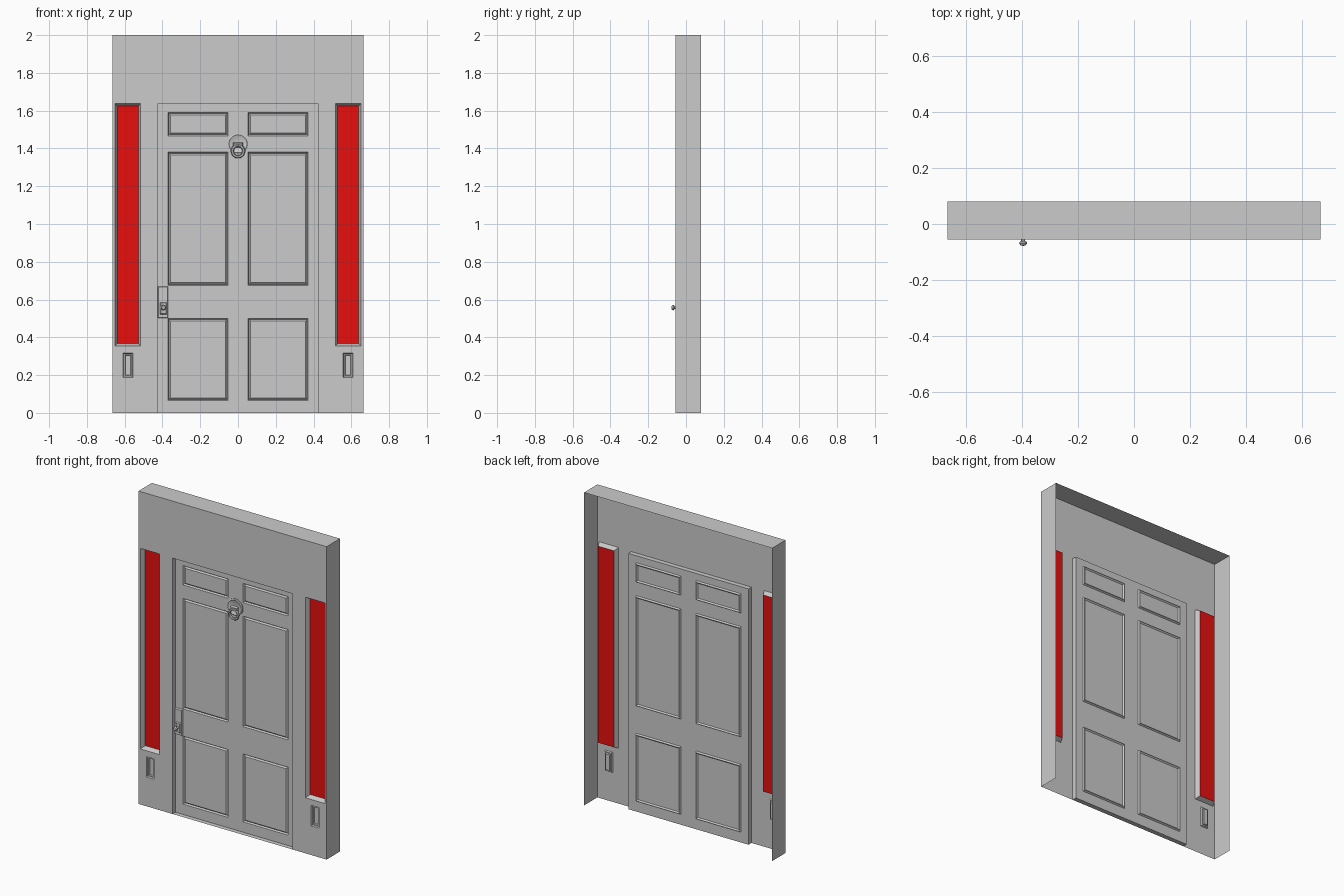
import bpy, bmesh, math
from mathutils import Matrix, Vector

cube = bpy.data.objects.get("Cube")
if cube:
    bpy.data.objects.remove(cube, do_unlink=True)


def material(name, colour):
    m = bpy.data.materials.new(name)
    m.use_nodes = True
    m.diffuse_color = colour
    m.node_tree.nodes["Principled BSDF"].inputs["Base Color"].default_value = colour
    return m


GREY = material("plain grey", (0.6, 0.6, 0.6, 1))
RED = material("window red", (0.8, 0.005, 0.005, 1))

WALL_Y, DOOR_Y, BACK_Y = -0.055, -0.025, 0.08


def finish(name, bm, mat=GREY, smooth=False):
    mesh = bpy.data.meshes.new(name)
    bm.to_mesh(mesh)
    bm.free()
    mesh.materials.append(mat)
    ob = bpy.data.objects.new(name, mesh)
    bpy.context.collection.objects.link(ob)
    if smooth:
        bpy.ops.object.select_all(action="DESELECT")
        ob.select_set(True)
        bpy.context.view_layer.objects.active = ob
        bpy.ops.object.shade_smooth_by_angle(angle=math.radians(40))
    return ob


def corners(rect, y):
    x0, x1, z0, z1 = rect
    return [Vector(p) for p in ((x0, y, z0), (x1, y, z0), (x1, y, z1), (x0, y, z1))]


def inset(rect, d):
    return (rect[0] + d, rect[1] - d, rect[2] + d, rect[3] - d)


def mirror(rect):
    return (-rect[1], -rect[0], rect[2], rect[3])


def sheet(bm, rect, y, holes):
    """Flat front-facing sheet with rectangular openings."""
    xs = sorted({v for r in [rect] + holes for v in r[:2]})
    zs = sorted({v for r in [rect] + holes for v in r[2:]})
    for x0, x1 in zip(xs, xs[1:]):
        for z0, z1 in zip(zs, zs[1:]):
            cx, cz = (x0 + x1) / 2, (z0 + z1) / 2
            if not any(h[0] < cx < h[1] and h[2] < cz < h[3] for h in holes):
                bm.faces.new([bm.verts.new(p) for p in corners((x0, x1, z0, z1), y)])


def loft(bm, steps, cap=True, sides=(0, 1, 2, 3)):
    """Join nested rectangles, given as (rect, y), from the outside in."""
    loops = [[bm.verts.new(p) for p in corners(*s)] for s in steps]
    for a, b in zip(loops, loops[1:]):
        for i in sides:
            j = (i + 1) % 4
            bm.faces.new((a[i], a[j], b[j], b[i]))
    if cap:
        bm.faces.new(loops[-1])


def tidy(bm):
    bmesh.ops.remove_doubles(bm, verts=bm.verts, dist=0.0001)


# Wall: an open-backed shell with the door, window and slot openings
outer = (-0.665, 0.665, 0, 2)
door = (-0.425, 0.425, 0, 1.635)
window = (0.515, 0.652, 0.355, 1.637)
slot = (0.556, 0.61, 0.187, 0.317)
bm = bmesh.new()
pairs = [window, mirror(window), slot, mirror(slot)]
sheet(bm, outer, WALL_Y, [door] + pairs)
loft(bm, [(outer, BACK_Y), (outer, WALL_Y)], cap=False, sides=(1, 2, 3))
loft(bm, [(door, WALL_Y), (door, DOOR_Y)], cap=False)
tidy(bm)
finish("wall", bm)

# Side windows and the small slots under them
for side, flip in (("left", lambda r: r), ("right", mirror)):
    w, s = flip(window), flip(slot)
    glass = inset(w, 0.013)
    bm = bmesh.new()
    loft(bm, [(w, WALL_Y), (glass, WALL_Y + 0.03)], cap=False)
    finish(side + "_window_reveal", bm)
    bm = bmesh.new()
    loft(bm, [(glass, WALL_Y + 0.03)])
    finish(side + "_window_glass", bm, RED)
    bm = bmesh.new()
    loft(bm, [(s, WALL_Y), (inset(s, 0.004), WALL_Y + 0.008),
              (inset(s, 0.011), WALL_Y + 0.008), (inset(s, 0.014), WALL_Y + 0.016)])
    finish(side + "_slot", bm)

# Door leaf with six grooved panels
panels = []
for z0, z1 in ((0.066, 0.5), (0.675, 1.38), (1.467, 1.59)):
    p = (0.053, 0.371, z0, z1)
    panels += [p, mirror(p)]
bm = bmesh.new()
sheet(bm, door, DOOR_Y, panels)
for p in panels:
    loft(bm, [(p, DOOR_Y), (inset(p, 0.006), DOOR_Y + 0.01),
              (inset(p, 0.014), DOOR_Y + 0.002)])
tidy(bm)
finish("door", bm)

# Lock plate with a raised block
plate = (-0.424, -0.37, 0.502, 0.67)
block = (-0.412, -0.378, 0.522, 0.585)
bm = bmesh.new()
loft(bm, [(plate, DOOR_Y), (inset(plate, 0.004), DOOR_Y - 0.01)])
loft(bm, [(block, DOOR_Y - 0.01), (inset(block, 0.004), DOOR_Y - 0.018)])
finish("lock_plate", bm)


def lathe(name, x, z, profile, segments):
    """Turn (radius, y) points around an axis running front to back."""
    bm = bmesh.new()
    verts = [bm.verts.new((x + r, y, z)) for r, y in profile]
    edges = [bm.edges.new(e) for e in zip(verts, verts[1:])]
    bmesh.ops.spin(bm, geom=verts + edges, cent=(x, 0, z), axis=(0, 1, 0),
                   angle=math.tau, steps=segments)
    tidy(bm)
    bmesh.ops.recalc_face_normals(bm, faces=bm.faces)
    return finish(name, bm, smooth=True)


# Door knob on its stem
lathe("door_knob", -0.395, 0.557,
      [(0.007, -0.04), (0.007, -0.06), (0.013, -0.064), (0.014, -0.069),
       (0.009, -0.076), (0, -0.078)], 12)

# Knocker: round back plate, hub and hanging ring
lathe("knocker_plate", 0, 1.425,
      [(0.054, DOOR_Y), (0.054, -0.031), (0.048, -0.035), (0.042, -0.031), (0, -0.031)], 20)
hub = (-0.026, 0.026, 1.405, 1.432)
bm = bmesh.new()
loft(bm, [(hub, -0.03), (inset(hub, 0.004), -0.046)])
finish("knocker_hub", bm)

bm = bmesh.new()
place = Matrix.Translation((0, -0.043, 1.386)) @ Matrix.Rotation(math.radians(90), 4, "X")
rings = []
for i in range(10):
    a = math.tau * i / 10
    rings.append([bm.verts.new(place @ Vector((
        (0.031 + 0.008 * math.cos(t)) * math.cos(a),
        (0.031 + 0.008 * math.cos(t)) * math.sin(a),
        0.008 * math.sin(t)))) for t in (math.tau * k / 6 for k in range(6))])
for i in range(10):
    a, b = rings[i], rings[(i + 1) % 10]
    for k in range(6):
        n = (k + 1) % 6
        bm.faces.new((a[k], b[k], b[n], a[n]))
finish("knocker_ring", bm, smooth=True)
